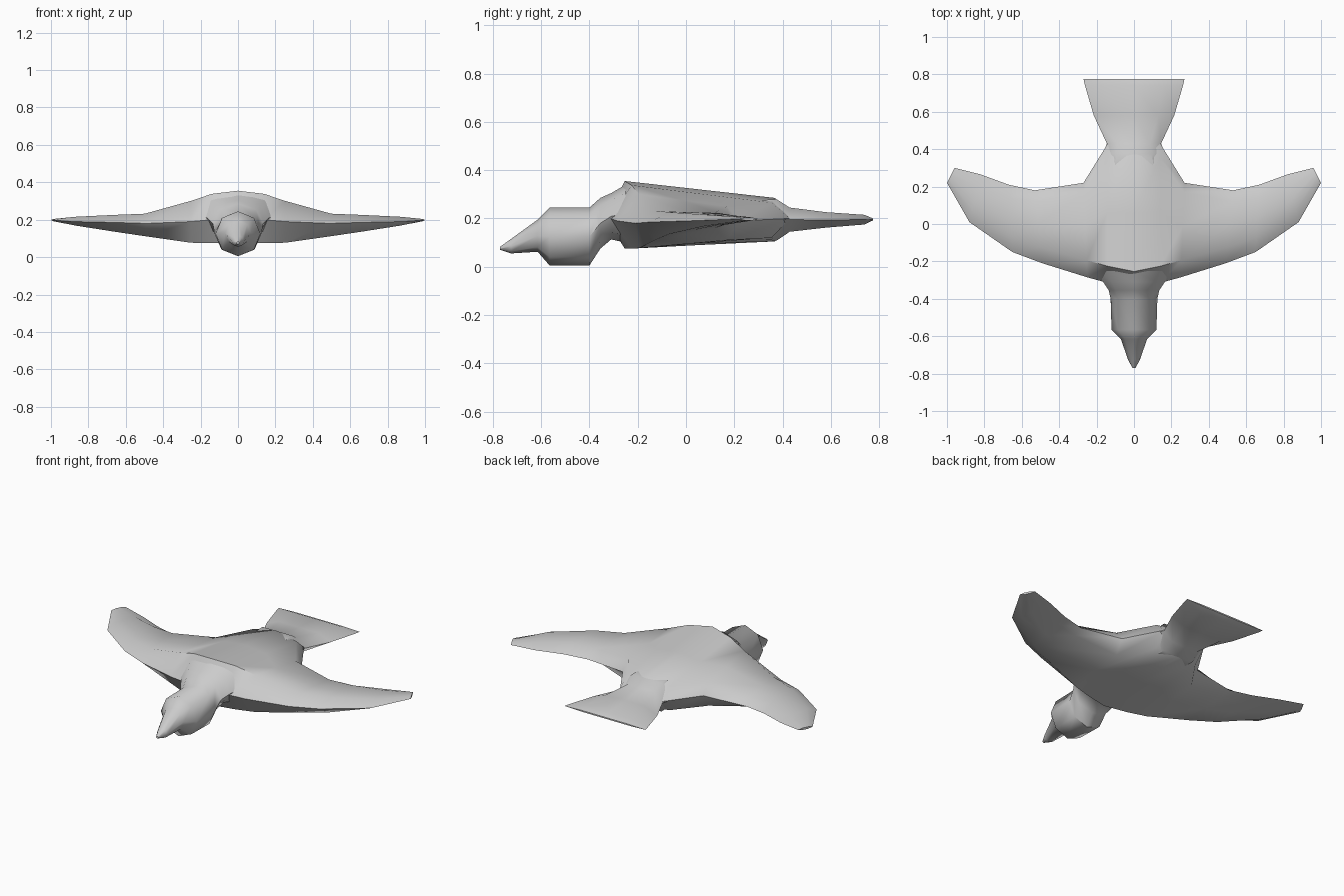
import bpy
import bmesh
import math

if "Cube" in bpy.data.objects:
    bpy.data.objects.remove(bpy.data.objects["Cube"], do_unlink=True)

grey = bpy.data.materials.new("plain grey")
grey.use_nodes = True
COLOUR = (0.6, 0.6, 0.6, 1)
grey.diffuse_color = COLOUR
grey.node_tree.nodes["Principled BSDF"].inputs["Base Color"].default_value = COLOUR


def loft(name, rings):
    """Skin a row of equal closed rings and cap both ends."""
    bm = bmesh.new()
    loops = [[bm.verts.new(point) for point in ring] for ring in rings]
    for first, second in zip(loops, loops[1:]):
        count = len(first)
        for i in range(count):
            j = (i + 1) % count
            bm.faces.new((first[i], first[j], second[j], second[i]))
    bm.faces.new(loops[0])
    bm.faces.new(loops[-1])
    bmesh.ops.recalc_face_normals(bm, faces=bm.faces)
    mesh = bpy.data.meshes.new(name)
    bm.to_mesh(mesh)
    bm.free()
    mesh.materials.append(grey)
    part = bpy.data.objects.new(name, mesh)
    bpy.context.collection.objects.link(part)
    bpy.ops.object.select_all(action="DESELECT")
    part.select_set(True)
    bpy.context.view_layer.objects.active = part
    bpy.ops.object.shade_smooth_by_angle(angle=math.radians(50))
    return part


def oval(y, half_width, bottom, top, sides=8):
    """Upright ring around the length of the bird."""
    middle, half_height = (top + bottom) / 2, (top - bottom) / 2
    angles = [math.tau * i / sides for i in range(sides)]
    return [(half_width * math.cos(a), y, middle + half_height * math.sin(a))
            for a in angles]


def slab(y, half_width, bottom, top):
    """Flat tail ring with thin side edges."""
    middle = (bottom + top) / 2
    inner = half_width * 0.6
    return [(half_width, y, middle), (inner, y, top), (0, y, top), (-inner, y, top),
            (-half_width, y, middle), (-inner, y, bottom), (0, y, bottom), (inner, y, bottom)]


def section(lead, trail, edge, tops, bottoms, spots):
    """Wing section from leading edge to trailing edge, over and under."""
    def at(fraction, z):
        return tuple(a + (b - a) * fraction for a, b in zip(lead, trail)) + (z,)

    def skin(heights):
        front, rear = heights
        return [at(spots[0], front), at(sum(spots) / 2, (front + rear) / 2), at(spots[1], rear)]

    return [at(0, edge)] + skin(tops) + [at(1, edge)] + skin(bottoms)[::-1]


# Body and both wings as one skin, from the middle out to the tip
half = [
    section((0, -0.33), (0, 0.43), 0.2, (0.355, 0.285), (0.075, 0.105), (0.1, 0.92)),
    section((0.14, -0.315), (0.14, 0.43), 0.2, (0.338, 0.265), (0.075, 0.12), (0.12, 0.9)),
    section((0.25, -0.285), (0.27, 0.22), 0.19, (0.3, 0.25), (0.077, 0.11), (0.18, 0.9)),
    section((0.49, -0.21), (0.53, 0.18), 0.18, (0.232, 0.225), (0.112, 0.16), (0.22, 0.85)),
    section((0.65, -0.15), (0.67, 0.21), 0.185, (0.226, 0.222), (0.135, 0.17), (0.22, 0.8)),
    section((0.88, 0.01), (0.82, 0.265), 0.19, (0.216, 0.212), (0.168, 0.18), (0.25, 0.75)),
    section((1, 0.22), (0.96, 0.3), 0.198, (0.204, 0.204), (0.192, 0.192), (0.3, 0.7)),
]
mirrored = [[(-x, y, z) for x, y, z in ring] for ring in half[:0:-1]]
loft("body_and_wings", mirrored + half)

# Beak, head and neck
loft("head_and_beak", [oval(*ring) for ring in (
    (-0.77, 0.008, 0.07, 0.083),
    (-0.725, 0.032, 0.055, 0.115),
    (-0.615, 0.07, 0.062, 0.195),
    (-0.565, 0.12, 0.005, 0.245),
    (-0.4, 0.125, 0.005, 0.245),
    (-0.355, 0.135, 0.075, 0.285),
    (-0.31, 0.165, 0.113, 0.305),
    (-0.25, 0.2, 0.1, 0.34),
)])

# Tail fan
loft("tail", [slab(*ring) for ring in (
    (0.3, 0.17, 0.115, 0.275),
    (0.375, 0.165, 0.108, 0.28),
    (0.43, 0.145, 0.145, 0.245),
    (0.58, 0.215, 0.162, 0.226),
    (0.74, 0.262, 0.175, 0.215),
    (0.775, 0.27, 0.192, 0.2),
)])
